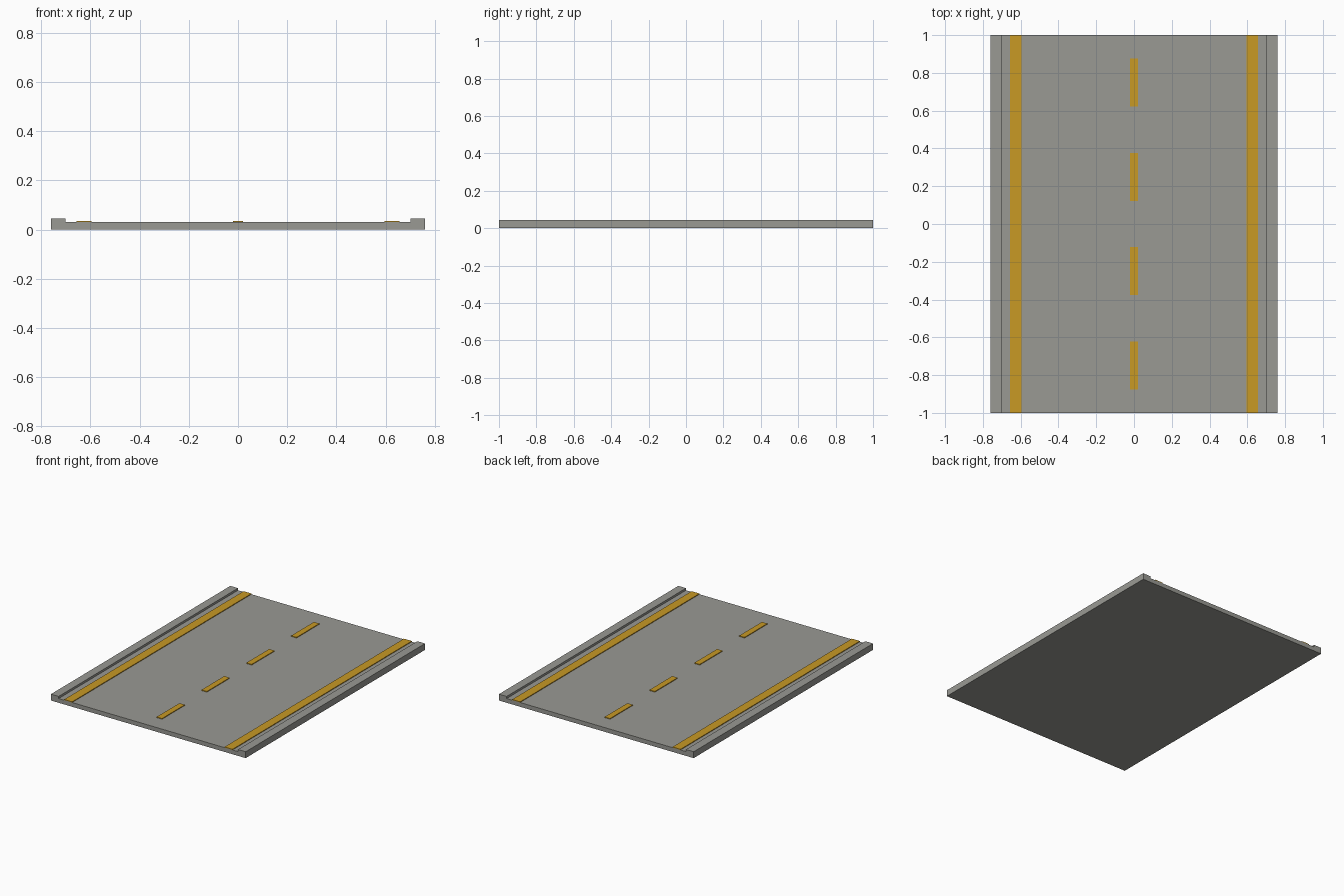
import bpy
import bmesh

cube = bpy.data.objects.get("Cube")
if cube:
    bpy.data.objects.remove(cube, do_unlink=True)

HALF_LENGTH = 1.0
HALF_WIDTH = 0.76
KERB_INNER = 0.70
ROAD_TOP = 0.03
KERB_TOP = 0.045
PAINT_TOP = 0.035


def make_material(name, rgb):
    mat = bpy.data.materials.new(name)
    mat.use_nodes = True
    colour = (*rgb, 1.0)
    mat.diffuse_color = colour
    mat.node_tree.nodes["Principled BSDF"].inputs["Base Color"].default_value = colour
    return mat


def extrude_profile(name, profile, y_start, y_end, mat):
    """Sweep an x/z outline along y into a closed solid."""
    bm = bmesh.new()
    face = bm.faces.new([bm.verts.new((x, y_start, z)) for x, z in profile])
    swept = bmesh.ops.extrude_face_region(bm, geom=[face], use_keep_orig=True)
    moved = [v for v in swept["geom"] if isinstance(v, bmesh.types.BMVert)]
    bmesh.ops.translate(bm, verts=moved, vec=(0, y_end - y_start, 0))
    bmesh.ops.recalc_face_normals(bm, faces=bm.faces)
    mesh = bpy.data.meshes.new(name)
    bm.to_mesh(mesh)
    bm.free()
    mesh.materials.append(mat)
    obj = bpy.data.objects.new(name, mesh)
    bpy.context.collection.objects.link(obj)
    return obj


def paint_strip(name, x, width, y_start, y_end):
    """Thin raised strip of paint resting on the road."""
    a, b = x - width / 2, x + width / 2
    outline = [(a, ROAD_TOP), (b, ROAD_TOP), (b, PAINT_TOP), (a, PAINT_TOP)]
    return extrude_profile(name, outline, y_start, y_end, yellow)


grey = make_material("concrete grey", (0.32, 0.32, 0.295))
yellow = make_material("road paint yellow", (0.58, 0.32, 0.018))

# Road slab with a raised kerb along each side
right_half = [(HALF_WIDTH, 0), (HALF_WIDTH, KERB_TOP),
              (KERB_INNER, KERB_TOP), (KERB_INNER, ROAD_TOP)]
left_half = [(-x, z) for x, z in reversed(right_half)]
extrude_profile("road_slab", right_half + left_half, -HALF_LENGTH, HALF_LENGTH, grey)

# Continuous edge lines
for side, sign in (("left", 1), ("right", -1)):
    paint_strip(f"edge_line_{side}", sign * 0.626, 0.062, -HALF_LENGTH, HALF_LENGTH)

# Dashed centre line
for i in range(4):
    middle = -0.75 + 0.5 * i
    paint_strip(f"centre_dash_{i + 1}", 0, 0.042, middle - 0.127, middle + 0.127)
